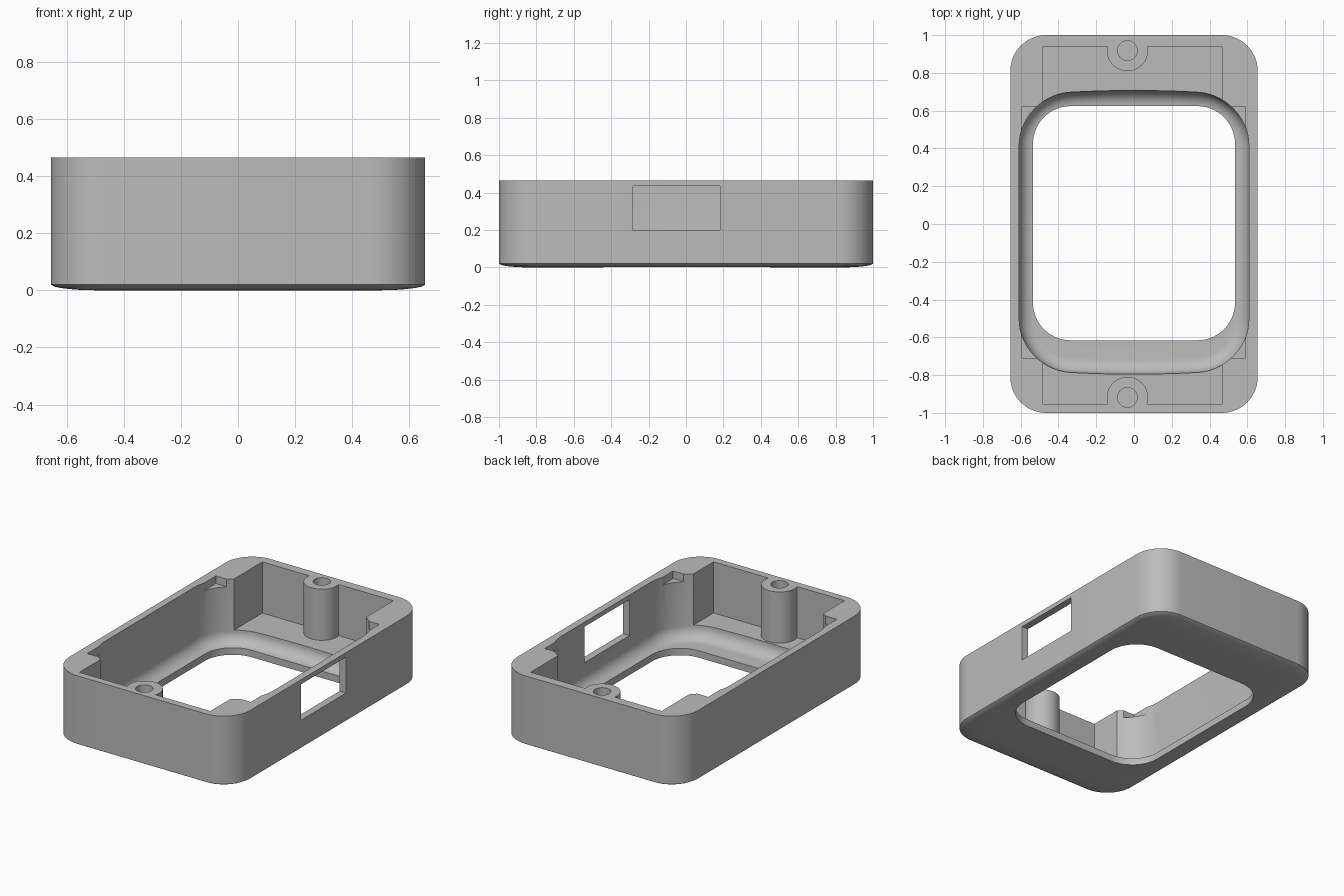
import bpy, bmesh, math

cube = bpy.data.objects.get("Cube")
if cube:
    bpy.data.objects.remove(cube, do_unlink=True)

grey = bpy.data.materials.new("grey plastic")
grey.use_nodes = True
GREY = (0.5, 0.5, 0.5, 1)
grey.diffuse_color = GREY
grey.node_tree.nodes["Principled BSDF"].inputs["Base Color"].default_value = GREY

HEIGHT = 0.465


def outline(hw, hh, r, inset=0, cy=0, bulge=0, steps=14):
    """Rounded rectangle points; bulge bows the short ends outward."""
    pts = []
    for k, (sx, sy) in enumerate([(1, 1), (-1, 1), (-1, -1), (1, -1)]):
        for i in range(steps + 1):
            a = math.pi / 2 * (k + i / steps)
            x = sx * (hw - r) + (r - inset) * math.cos(a)
            y = sy * (hh - r) + (r - inset) * math.sin(a)
            pts.append((x, y))
        # extra points along the following end, so that it can bow
        if bulge and k in (0, 2):
            x0, y0 = pts[-1]
            pts += [(x0 * (1 - 2 * j / 12), y0) for j in range(1, 12)]
    return [(x, cy + y * (1 - bulge * (x / hw) ** 2)) for x, y in pts]


def loft(name, rings):
    """Closed solid through a stack of (points, z) rings."""
    bm = bmesh.new()
    loops = [[bm.verts.new((x, y, z)) for x, y in pts] for pts, z in rings]
    n = len(loops[0])
    for low, high in zip(loops, loops[1:]):
        for i in range(n):
            j = (i + 1) % n
            bm.faces.new((low[i], low[j], high[j], high[i]))
    bm.faces.new(loops[0][::-1])
    bm.faces.new(loops[-1])
    bmesh.ops.recalc_face_normals(bm, faces=bm.faces)
    mesh = bpy.data.meshes.new(name)
    bm.to_mesh(mesh)
    bm.free()
    mesh.materials.append(grey)
    obj = bpy.data.objects.new(name, mesh)
    bpy.context.collection.objects.link(obj)
    return obj


def box(name, x0, x1, y0, y1, z0, z1):
    pts = [(x0, y0), (x1, y0), (x1, y1), (x0, y1)]
    return loft(name, [(pts, z0), (pts, z1)])


def cylinder(name, x, y, r, z0, z1, n=48):
    angles = [math.tau * i / n for i in range(n)]
    pts = [(x + r * math.cos(a), y + r * math.sin(a)) for a in angles]
    return loft(name, [(pts, z0), (pts, z1)])


def cut(target, cutter):
    mod = target.modifiers.new(cutter.name, "BOOLEAN")
    mod.operation = "DIFFERENCE"
    mod.solver = "EXACT"
    mod.object = cutter
    bpy.context.view_layer.objects.active = target
    bpy.ops.object.modifier_apply(modifier=mod.name)
    bpy.data.objects.remove(cutter, do_unlink=True)


# Outer shell with a slightly crowned underside
crown = [(0.16, 0), (0.11, 0.001), (0.07, 0.004), (0.035, 0.008), (0.012, 0.013), (0, 0.02)]
rings = [(outline(0.655, 1, 0.19, i), z) for i, z in crown]
case = loft("case_frame", rings + [(outline(0.655, 1, 0.19), HEIGHT)])

# End pockets, leaving the screw bosses standing
BOSSES = [(-0.035, 0.918), (-0.035, -0.918)]
pocket = box("pocket", -0.482, 0.467, -0.952, 0.94, 0.13, 0.6)
for x, y in BOSSES:
    cut(pocket, cylinder("boss", x, y, 0.109, 0, 0.8))
cut(case, pocket)

# Main cavity with a filleted floor edge
FILLET, FLOOR = 0.08, 0.045
rings = []
for i in range(9):
    a = math.pi / 2 * i / 8
    pts = outline(0.608, 0.751, 0.27, FILLET * (1 - math.sin(a)), -0.044, 0.04)
    rings.append((pts, FLOOR + FILLET * (1 - math.cos(a))))
rings.append((rings[-1][0], 0.7))
cut(case, loft("cavity", rings))

# Opening through the floor
opening = outline(0.535, 0.62, 0.2, 0, 0.004)
cut(case, loft("opening", [(opening, -0.1), (opening, 0.2)]))

# Shallow corner notches at the rim
cut(case, box("notch", -0.595, 0.59, -0.71, 0.62, 0.415, 0.65))

# Side window and screw holes
cut(case, box("window", 0.5, 0.8, -0.283, 0.183, 0.2, 0.435))
for x, y in BOSSES:
    cut(case, cylinder("screw_hole", x, y, 0.052, 0.15, 0.9))

bpy.ops.object.select_all(action="DESELECT")
case.select_set(True)
bpy.context.view_layer.objects.active = case
bpy.ops.object.shade_smooth_by_angle(angle=math.radians(30))
